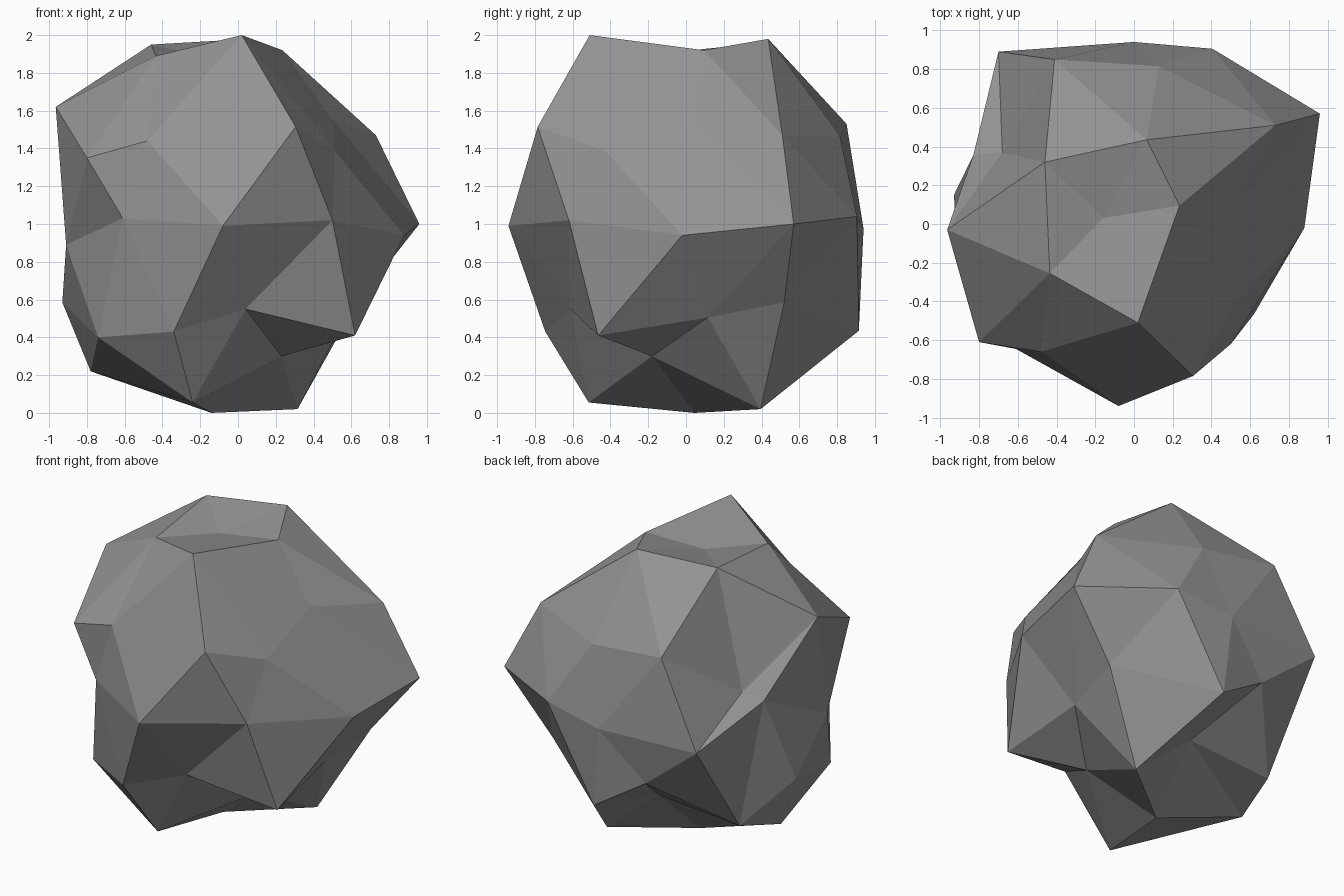
import bpy
import bmesh
import math

# Remove the default cube if present
default_cube = bpy.data.objects.get("Cube")
if default_cube:
    bpy.data.objects.remove(default_cube, do_unlink=True)


def make_material(name, colour):
    material = bpy.data.materials.new(name)
    material.use_nodes = True
    material.diffuse_color = colour
    shader = next(n for n in material.node_tree.nodes if n.type == "BSDF_PRINCIPLED")
    shader.inputs["Base Color"].default_value = colour
    shader.inputs["Roughness"].default_value = 0.9
    return material


def ring_order(vertex):
    """Sort key: rings from the top down, then anticlockwise from +x."""
    turn = (math.atan2(vertex.co.y, vertex.co.x) + 0.1) % math.tau
    return -round(vertex.co.z, 1), turn


# Chiselled corner positions of the boulder, ring by ring
crown_tip = [(-.16, .03, 1.885)]
crown_ring = [(.235, .095, 1.92), (.065, .435, 1.98), (-.46, .32, 1.95),
              (-.435, -.255, 1.89), (.02, -.51, 2)]
shoulder_ridges = [(.73, .51, 1.47), (-.41, .85, 1.53), (-.965, -.03, 1.62),
                   (-.48, -.66, 1.44), (.515, -.425, 1.385)]
shoulder_corners = [(.5, .055, 1.555), (.13, .815, 1.465), (-.68, .37, 1.19),
                    (-.8, -.61, 1.35), (.305, -.785, 1.515)]
waist_ring = [(.96, .57, 1), (.405, .905, 1.04), (0, .94, .975),
              (-.7, .89, .975), (-.83, .355, 1.16), (-.91, -.21, .89),
              (-.61, -.645, 1.03), (-.08, -.94, .99), (.5, -.62, 1.02),
              (.88, -.02, .94)]
lower_corners = [(.63, .52, .585), (-.3, .86, .655), (-.93, .15, .585),
                 (-.34, -.745, .43), (.62, -.465, .41)]
lower_ridges = [(.57, .115, .505), (.05, .915, .435), (-.705, .435, .315),
                (-.74, -.49, .4), (.04, -.61, .55)]
foot_ring = [(.315, .395, .02), (-.09, .43, .36), (-.78, .1, .22),
             (-.24, -.515, .055), (.23, -.18, .3)]
foot_tip = [(-.14, .045, 0)]

corners = (crown_tip + crown_ring + shoulder_ridges + shoulder_corners
           + waist_ring + lower_corners + lower_ridges + foot_ring + foot_tip)

# Shape a coarse icosphere into the boulder
bm = bmesh.new()
bmesh.ops.create_icosphere(bm, subdivisions=2, radius=1)
for vertex, corner in zip(sorted(bm.verts, key=ring_order), corners):
    vertex.co = corner
for face in bm.faces:
    face.smooth = False
bm.normal_update()

mesh = bpy.data.meshes.new("boulder")
bm.to_mesh(mesh)
bm.free()
mesh.materials.append(make_material("stone grey", (.29, .29, .29, 1)))
boulder = bpy.data.objects.new("boulder", mesh)
bpy.context.collection.objects.link(boulder)
